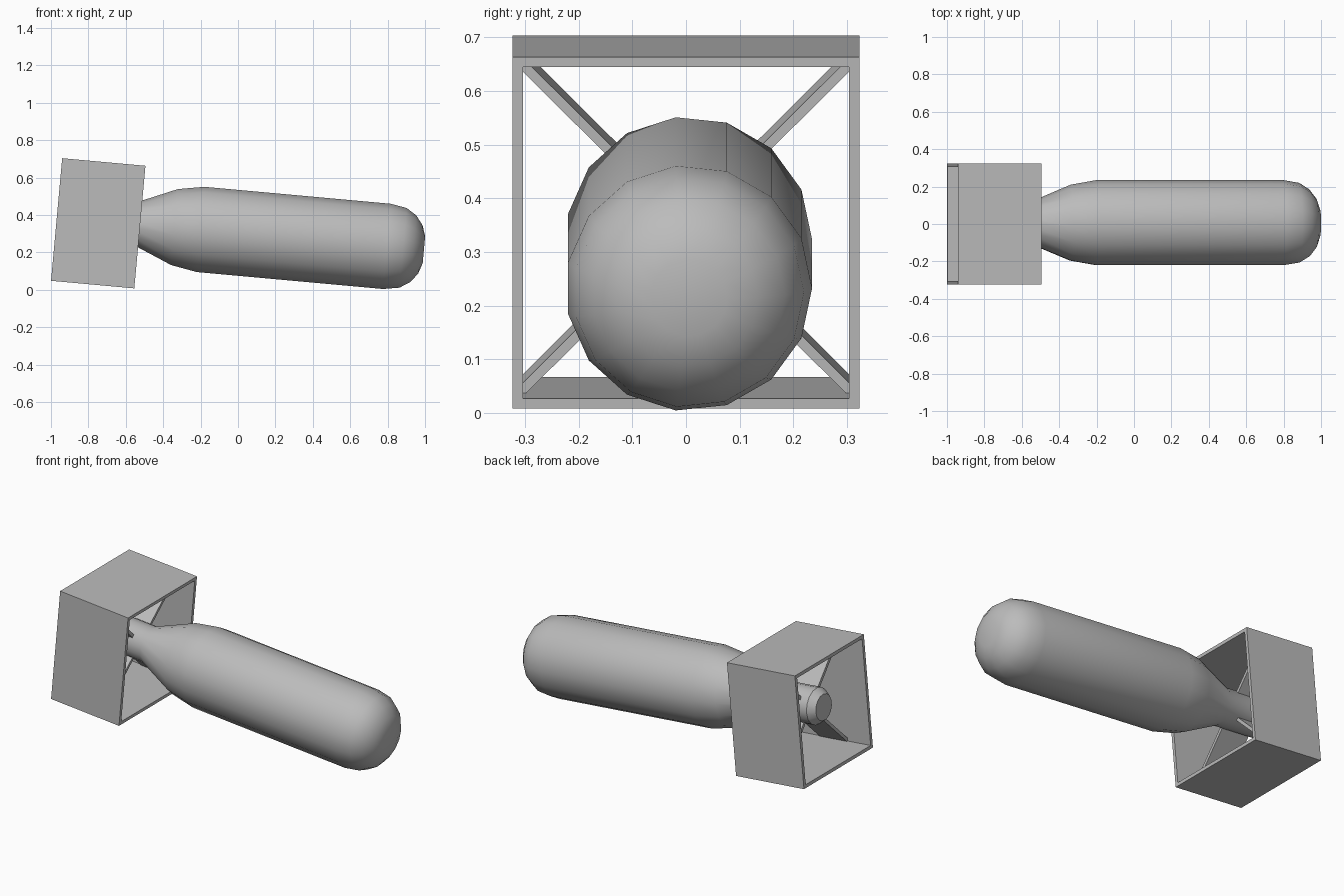
import bpy
import bmesh
from math import cos, sin, radians, tau
from mathutils import Matrix

cube = bpy.data.objects.get("Cube")
if cube:
    bpy.data.objects.remove(cube, do_unlink=True)

SIDES = 15
# Everything is built along local x, then pitched nose-down
POSE = Matrix.Translation((-0.2, 0, 0.323)) @ Matrix.Rotation(radians(5.2), 4, 'Y')
TAIL = (-0.548, 0, -0.017)

grey = bpy.data.materials.new("plain_grey")
grey.use_nodes = True
grey.diffuse_color = (0.5, 0.5, 0.5, 1)
grey.node_tree.nodes["Principled BSDF"].inputs["Base Color"].default_value = (0.5, 0.5, 0.5, 1)


def add_object(name, bm):
    bmesh.ops.recalc_face_normals(bm, faces=bm.faces)
    mesh = bpy.data.meshes.new(name)
    bm.to_mesh(mesh)
    bm.free()
    mesh.materials.append(grey)
    obj = bpy.data.objects.new(name, mesh)
    obj.matrix_world = POSE
    bpy.context.collection.objects.link(obj)
    return obj


def add_box(bm, size, matrix):
    return bmesh.ops.create_cube(bm, size=1, matrix=matrix @ Matrix.Diagonal((*size, 1)))


# Body: lathed casing with tail stub, cone, barrel and rounded nose (x, radius)
profile = [(-0.71, 0.075), (-0.67, 0.105), (-0.375, 0.105), (-0.14, 0.205),
           (0, 0.23), (1.0, 0.23), (1.087, 0.215), (1.142, 0.18),
           (1.18, 0.13), (1.199, 0.072)]
bm = bmesh.new()
rings = []
for x, r in profile:
    rings.append([bm.verts.new((x, 0.005 + r * cos(tau * k / SIDES), r * sin(tau * k / SIDES)))
                  for k in range(SIDES)])
for a, b in zip(rings, rings[1:]):
    for k in range(SIDES):
        n = (k + 1) % SIDES
        bm.faces.new((a[k], a[n], b[n], b[k]))
bm.faces.new(rings[0])
bm.faces.new(rings[-1])
body = add_object("body", bm)
bpy.ops.object.select_all(action='DESELECT')
body.select_set(True)
bpy.context.view_layer.objects.active = body
bpy.ops.object.shade_smooth_by_angle(angle=radians(35))

# Tail box: open at both ends, with thin walls
bm = bmesh.new()
add_box(bm, (0.447, 0.646, 0.658), Matrix.Translation(TAIL))
bm.normal_update()
ends = [f for f in bm.faces if abs(f.normal.x) > 0.9]
bmesh.ops.delete(bm, geom=ends, context='FACES_ONLY')
tail_box = add_object("tail_box", bm)
walls = tail_box.modifiers.new("walls", 'SOLIDIFY')
walls.thickness = 0.019
walls.offset = -1
walls.use_even_offset = True

# Tail struts: crossed diagonal plates joining the stub to the box corners
bm = bmesh.new()
for angle in (45, -45):
    add_box(bm, (0.18, 0.87, 0.018),
            Matrix.Translation((-0.53, 0, TAIL[2])) @ Matrix.Rotation(radians(angle), 4, 'X'))
add_object("tail_struts", bm)
